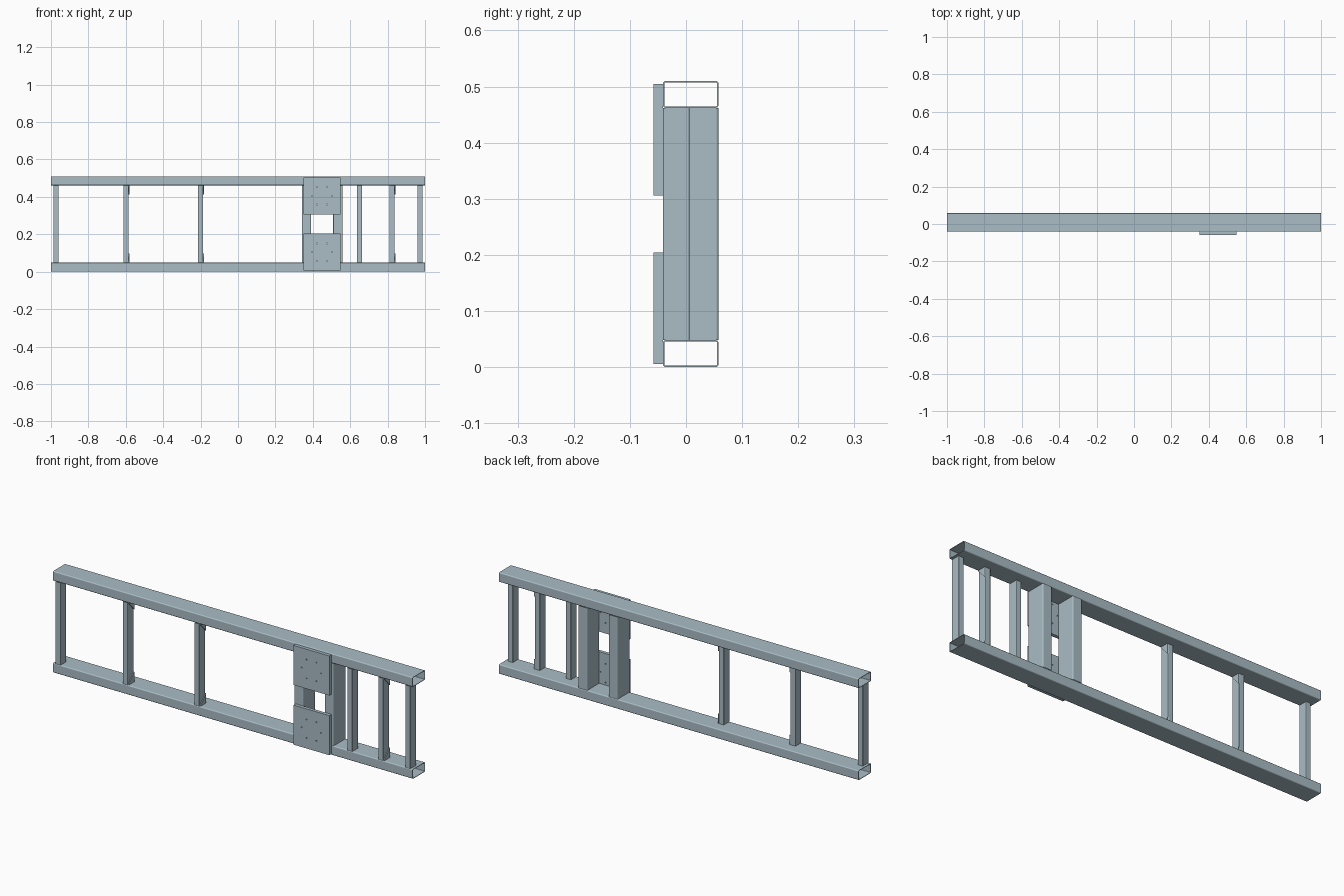
import bpy, bmesh
from math import pi, cos, sin

if "Cube" in bpy.data.objects:
    bpy.data.objects.remove(bpy.data.objects["Cube"])

H = 0.51                       # overall height
RAIL_H = 0.048                 # rail section height
Y0, Y1 = -0.041, 0.058         # rail front / back
WALL = 0.0025
ALONG_X = (pi / 2, 0, pi / 2)  # profile (y, z) pushed along x
ALONG_Y = (pi / 2, 0, 0)       # profile (x, z) pushed along y
ALONG_Z = (0, 0, 0)            # profile (x, y) pushed along z

steel = bpy.data.materials.new("blue_grey_steel")
steel.diffuse_color = (0.40, 0.51, 0.56, 1)
steel.use_nodes = True
steel.node_tree.nodes["Principled BSDF"].inputs["Base Color"].default_value = steel.diffuse_color


def circle(cx, cy, r, n=16):
    return [(cx + r * cos(2 * pi * i / n), cy + r * sin(2 * pi * i / n)) for i in range(n)]


def rounded_rect(w, h, r, seg=4):
    pts = []
    for k, (sx, sy) in enumerate([(1, 1), (-1, 1), (-1, -1), (1, -1)]):
        for i in range(seg + 1):
            a = (k + i / seg) * pi / 2
            pts.append((sx * (w / 2 - r) + r * cos(a), sy * (h / 2 - r) + r * sin(a)))
    return pts


def extrusion(name, loops, length, loc, rot):
    """Filled outline with holes, extruded about its centre."""
    cu = bpy.data.curves.new(name, 'CURVE')
    cu.dimensions = '2D'
    cu.fill_mode = 'BOTH'
    cu.extrude = length / 2
    for loop in loops:
        sp = cu.splines.new('POLY')
        sp.points.add(len(loop) - 1)
        for p, (x, y) in zip(sp.points, loop):
            p.co = (x, y, 0, 1)
        sp.use_cyclic_u = True
    ob = bpy.data.objects.new(name, cu)
    bpy.context.collection.objects.link(ob)
    ob.location, ob.rotation_euler = loc, rot
    bpy.ops.object.select_all(action='DESELECT')
    ob.select_set(True)
    bpy.context.view_layer.objects.active = ob
    bpy.ops.object.convert(target='MESH')
    ob = bpy.context.object
    bm = bmesh.new()
    bm.from_mesh(ob.data)
    bmesh.ops.remove_doubles(bm, verts=bm.verts, dist=1e-5)
    bmesh.ops.recalc_face_normals(bm, faces=bm.faces)
    bm.to_mesh(ob.data)
    bm.free()
    ob.data.materials.clear()
    ob.data.materials.append(steel)
    # smooth corners while the broad faces stay flat
    bpy.ops.object.shade_smooth_by_angle(angle=pi / 6)
    flat = ob.modifiers.new("flat_faces", 'WEIGHTED_NORMAL')
    flat.keep_sharp = True
    flat.weight = 100
    return ob


def tube(name, w, h, length, loc, rot, r=0.005):
    extrusion(name, [rounded_rect(w, h, r),
                     rounded_rect(w - 2 * WALL, h - 2 * WALL, r - WALL)], length, loc, rot)


# Long hollow rails
for tag, z in (("lower", RAIL_H / 2), ("upper", H - RAIL_H / 2)):
    tube(tag + "_rail", Y1 - Y0, RAIL_H, 2.0, (0, (Y0 + Y1) / 2, z), ALONG_X)

# Slim uprights, flush with the front of the rails
BAR_W, BAR_D = 0.028, 0.047
SPAN = H - 2 * RAIL_H
for i, x in enumerate((-0.973, -0.599, -0.2, 0.65, 0.823, 0.973)):
    tube(f"upright_{i + 1}", BAR_W, BAR_D, SPAN, (x, Y0 + BAR_D / 2, H / 2), ALONG_Z, 0.003)

# Small triangular gussets beside three uprights
for x in (-0.599, -0.2, 0.823):
    for tag, z, s in (("lower", RAIL_H, 1), ("upper", H - RAIL_H, -1)):
        tri = [(0, 0), (BAR_D, 0), (BAR_D, s * 0.05)]
        extrusion(tag + "_gusset", [tri], 0.004, (x + BAR_W / 2 + 0.002, Y0, z), ALONG_X)

# Deep posts behind the mounting plates
for tag, x in (("left", 0.366), ("right", 0.534)):
    tube(tag + "_plate_post", 0.05, Y1 - Y0, SPAN, (x, (Y0 + Y1) / 2, H / 2), ALONG_Z)

# Square mounting plates with a ring of six bolt holes
P = 0.0995
square = [(-P, -P), (P, -P), (P, P), (-P, P)]
holes = [circle(0.054 * cos(k * pi / 3), 0.054 * sin(k * pi / 3), 0.003) for k in range(6)]
for tag, z in (("lower", 0.105), ("upper", H - 0.105)):
    extrusion(tag + "_mounting_plate", [square] + holes, 0.017, (0.449, Y0 - 0.0085, z), ALONG_Y)
